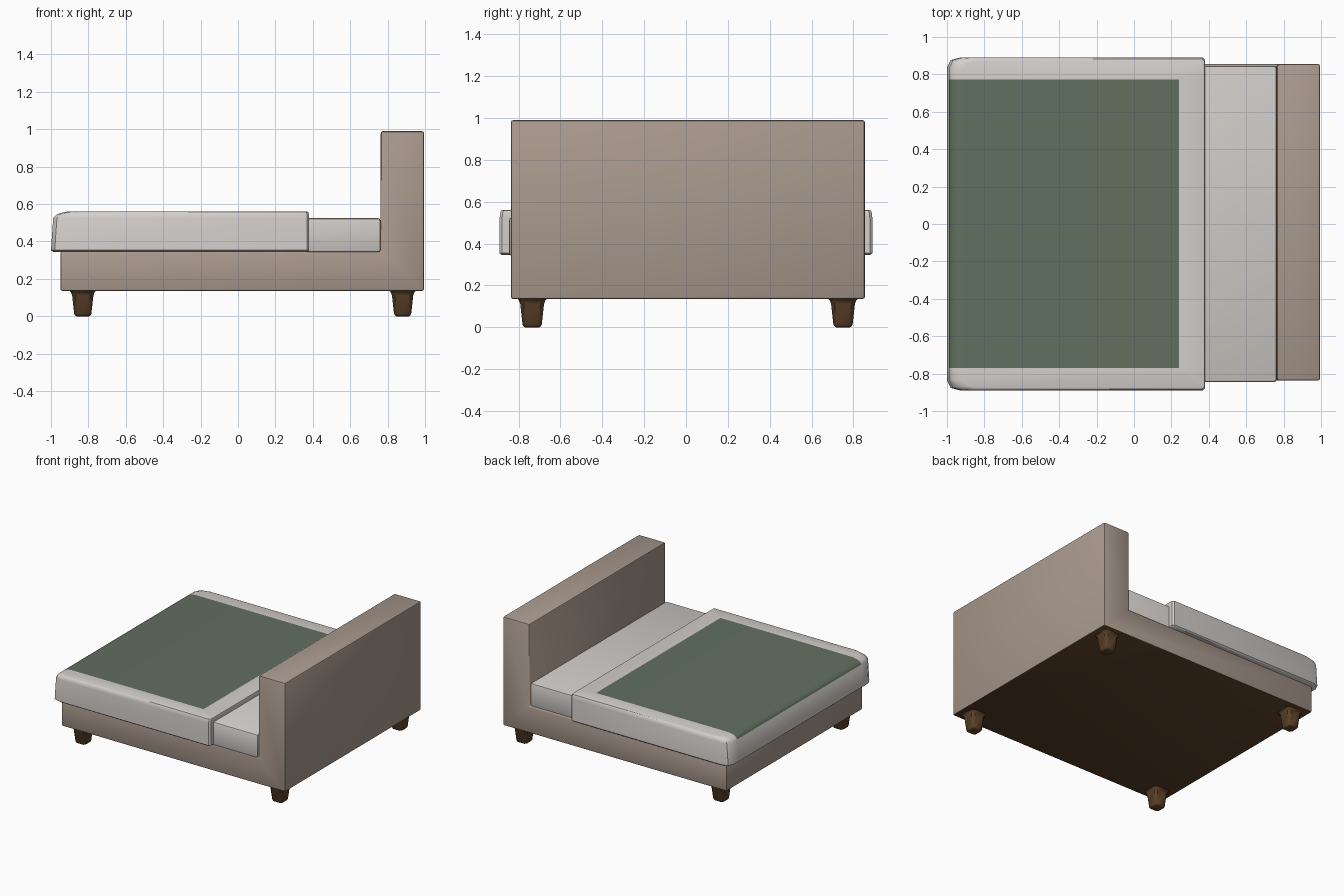
import bpy, bmesh, math

if "Cube" in bpy.data.objects:
    bpy.data.objects.remove(bpy.data.objects["Cube"])


def material(name, rgb):
    m = bpy.data.materials.new(name)
    m.diffuse_color = (*rgb, 1)
    m.use_nodes = True
    m.node_tree.nodes["Principled BSDF"].inputs["Base Color"].default_value = m.diffuse_color
    return m


BEIGE = material("beige upholstery", (0.402, 0.323, 0.270))
WHITE = material("white linen", (0.655, 0.624, 0.604))
GREEN = material("green cover", (0.122, 0.159, 0.117))
WOOD = material("brown wood", (0.107, 0.053, 0.021))


def finish(name, bm, mats):
    bmesh.ops.recalc_face_normals(bm, faces=bm.faces)
    me = bpy.data.meshes.new(name)
    bm.to_mesh(me)
    bm.free()
    ob = bpy.data.objects.new(name, me)
    bpy.context.collection.objects.link(ob)
    for m in mats:
        me.materials.append(m)
    bpy.ops.object.select_all(action='DESELECT')
    ob.select_set(True)
    bpy.context.view_layer.objects.active = ob
    bpy.ops.object.shade_smooth_by_angle(angle=math.radians(40))
    return ob


def loft(rings):
    """Closed solid through rings of 3D points, bottom to top."""
    bm = bmesh.new()
    vs = [[bm.verts.new(p) for p in r] for r in rings]
    n = len(rings[0])
    for a, b in zip(vs, vs[1:]):
        for i in range(n):
            j = (i + 1) % n
            bm.faces.new((a[i], a[j], b[j], b[i]))
    bm.faces.new(vs[0][::-1])
    bm.faces.new(vs[-1])
    return bm


# L-shaped frame and headboard: side profile (x, z) swept along y
profile = [(-0.95, 0.135), (0.995, 0.135), (0.995, 0.99),
           (0.763, 0.99), (0.763, 0.348), (-0.95, 0.348)]
bm = loft([[(x, y, z) for x, z in profile] for y in (-0.837, 0.855)])
bmesh.ops.recalc_face_normals(bm, faces=bm.faces)
bmesh.ops.bevel(bm, geom=bm.edges[:], offset=0.012, segments=2,
                profile=0.5, affect='EDGES')
bm.normal_update()
for f in bm.faces:  # wooden underside
    f.material_index = 1 if f.normal.z < -0.9 else 0
finish("frame_and_headboard", bm, [BEIGE, WOOD])


# Mattress, visible between duvet and headboard
bm = bmesh.new()
bmesh.ops.create_cube(bm, size=1)
for v in bm.verts:
    v.co.x = 0.762 if v.co.x > 0 else -0.93
    v.co.y *= 1.69
    v.co.z = 0.525 if v.co.z > 0 else 0.342
bmesh.ops.bevel(bm, geom=bm.edges[:], offset=0.013, segments=2,
                profile=0.5, affect='EDGES')
finish("mattress", bm, [WHITE])


# Duvet: lofted rings, soft corners at the foot end
def duvet_ring(z, x0, x1, h):
    half = [(x1, h - 0.012), (x1 - 0.012, h), (x0 + 0.07, h),
            (x0 + 0.02, h - 0.014), (x0, h - 0.055)]
    return ([(x, y, z) for x, y in half] +
            [(x, -y, z) for x, y in reversed(half)])


bm = loft([duvet_ring(*r) for r in (
    (0.345, -0.990, 0.370, 0.880),
    (0.354, -1.000, 0.380, 0.890),
    (0.525, -0.988, 0.380, 0.890),
    (0.546, -0.968, 0.380, 0.888),
    (0.557, -0.930, 0.376, 0.883),
    (0.560, -0.910, 0.368, 0.875))])
# Green panel: cut the top faces along its border
for co, no in (((0.24, 0, 0), (1, 0, 0)), ((0, 0.773, 0), (0, 1, 0)),
               ((0, -0.77, 0), (0, 1, 0))):
    bmesh.ops.bisect_plane(bm, geom=bm.verts[:] + bm.edges[:] + bm.faces[:],
                           plane_co=co, plane_no=no)
for f in bm.faces:
    c = f.calc_center_median()
    if c.z > 0.53 and c.x < 0.24 and -0.77 < c.y < 0.773:
        f.material_index = 1
finish("duvet", bm, [WHITE, GREEN])


# Tapered feet with a flared top
def foot_ring(x, y, z, r):
    c = r * 0.7
    pts = [(r, -c), (r, c), (c, r), (-c, r), (-r, c), (-r, -c), (-c, -r), (c, -r)]
    return [(x + a, y + b, z) for a, b in pts]


for xn, x in (("foot_end", -0.83), ("head_end", 0.88)):
    for yn, y in (("front", -0.735), ("back", 0.75)):
        bm = loft([foot_ring(x, y, z, r) for z, r in (
            (0.0, 0.034), (0.004, 0.041), (0.014, 0.046),
            (0.112, 0.057), (0.128, 0.063), (0.138, 0.072))])
        finish(f"{xn}_{yn}_leg", bm, [WOOD])
